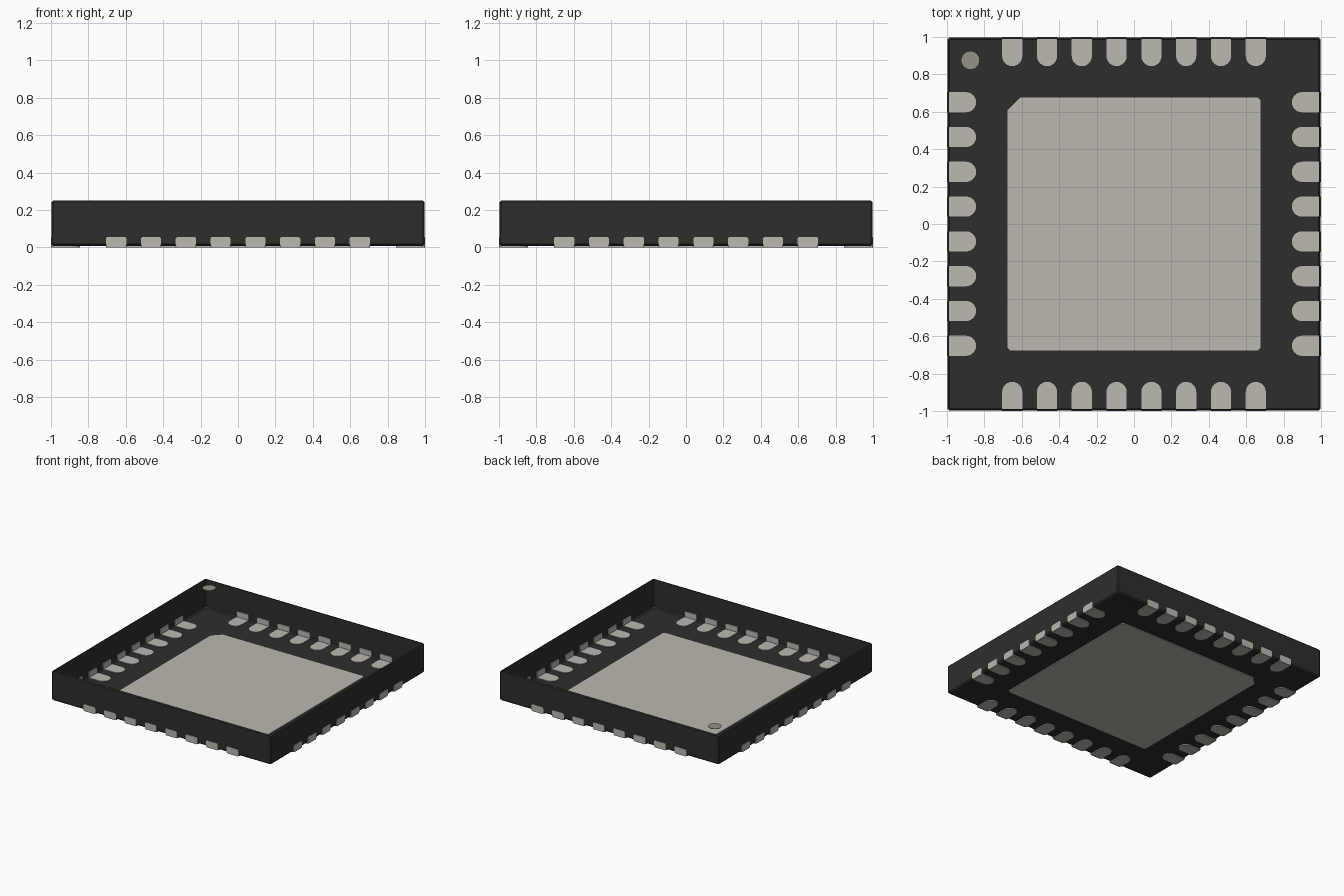
import bpy, bmesh, math
from mathutils import Matrix

if "Cube" in bpy.data.objects:
    bpy.data.objects.remove(bpy.data.objects["Cube"], do_unlink=True)


def material(name, rgb):
    m = bpy.data.materials.new(name)
    m.use_nodes = True
    col = (*rgb, 1.0)
    m.diffuse_color = col
    bsdf = next(n for n in m.node_tree.nodes if n.type == 'BSDF_PRINCIPLED')
    bsdf.inputs["Base Color"].default_value = col
    bsdf.inputs["Roughness"].default_value = 0.6
    return m


BLACK = material("body black", (0.027, 0.027, 0.027))
METAL = material("contact metal", (0.50, 0.48, 0.43))
MARK = material("marker grey", (0.30, 0.288, 0.24))


def make_object(name, bm, mat):
    mesh = bpy.data.meshes.new(name)
    bm.to_mesh(mesh)
    bm.free()
    mesh.materials.append(mat)
    obj = bpy.data.objects.new(name, mesh)
    bpy.context.collection.objects.link(obj)
    return obj


def add_slab(bm, outline, z0, z1):
    """Extrude a counter-clockwise outline between two heights."""
    low = [bm.verts.new((x, y, z0)) for x, y in outline]
    high = [bm.verts.new((x, y, z1)) for x, y in outline]
    bm.faces.new(low[::-1])
    bm.faces.new(high)
    n = len(outline)
    for i in range(n):
        j = (i + 1) % n
        bm.faces.new((low[i], low[j], high[j], high[i]))


def cut_square(half, cuts):
    """Square outline with one corner cut per quadrant, from (+,+) round."""
    pts = []
    for (sx, sy), c in zip(((1, 1), (-1, 1), (-1, -1), (1, -1)), cuts):
        a = (sx * half, sy * (half - c))
        b = (sx * (half - c), sy * half)
        pts += [a, b] if sx * sy > 0 else [b, a]
    return pts


# Body: open-topped thin shell with small edge bevels
bm = bmesh.new()
rings = []
for half, z in ((0.987, 0.008), (0.997, 0.018), (0.997, 0.242), (0.989, 0.25)):
    rings.append([bm.verts.new((x, y, z)) for x, y in cut_square(half, [0.008] * 4)])
bm.faces.new(rings[0][::-1])
for lower, upper in zip(rings, rings[1:]):
    for i in range(8):
        j = (i + 1) % 8
        bm.faces.new((lower[i], lower[j], upper[j], upper[i]))
make_object("body_shell", bm, BLACK)

# Large centre pad with one corner cut to show orientation
bm = bmesh.new()
add_slab(bm, cut_square(0.675, [0.012, 0.065, 0.012, 0.012]), 0.0, 0.012)
make_object("centre_pad", bm, METAL)

# Contacts: round-ended foot under the floor and an upright plate in the wall
PITCH, HALF_W, COUNT = 0.186, 0.054, 8
for side, turn in (("front", 0), ("right", 90), ("back", 180), ("left", 270)):
    bm = bmesh.new()
    for k in range(COUNT):
        cx = (k - (COUNT - 1) / 2) * PITCH
        foot = [(cx - HALF_W, -0.99), (cx + HALF_W, -0.99)]
        foot += [(cx + HALF_W * math.cos(math.pi * i / 12),
                  -0.898 + HALF_W * math.sin(math.pi * i / 12)) for i in range(13)]
        add_slab(bm, foot, 0.0, 0.012)
        # Upright plate with clipped corners, on the wall plane
        c = 0.008
        profile = [(-HALF_W + c, 0.0), (HALF_W - c, 0.0), (HALF_W, c), (HALF_W, 0.057 - c),
                   (HALF_W - c, 0.057), (c - HALF_W, 0.057), (-HALF_W, 0.057 - c), (-HALF_W, c)]
        outer = [bm.verts.new((cx + x, -1.0, z)) for x, z in profile]
        inner = [bm.verts.new((cx + x, -0.991, z)) for x, z in profile]
        bm.faces.new(outer)
        bm.faces.new(inner[::-1])
        for i in range(8):
            j = (i + 1) % 8
            bm.faces.new((outer[j], outer[i], inner[i], inner[j]))
    bmesh.ops.rotate(bm, verts=bm.verts, cent=(0, 0, 0),
                     matrix=Matrix.Rotation(math.radians(turn), 3, 'Z'))
    bmesh.ops.recalc_face_normals(bm, faces=bm.faces)
    make_object(side + "_contacts", bm, METAL)

# Orientation dot level with the rim
bm = bmesh.new()
dot = [(-0.875 + 0.05 * math.cos(math.tau * i / 24),
        0.875 + 0.05 * math.sin(math.tau * i / 24)) for i in range(24)]
add_slab(bm, dot, 0.247, 0.25)
make_object("corner_dot", bm, MARK)
